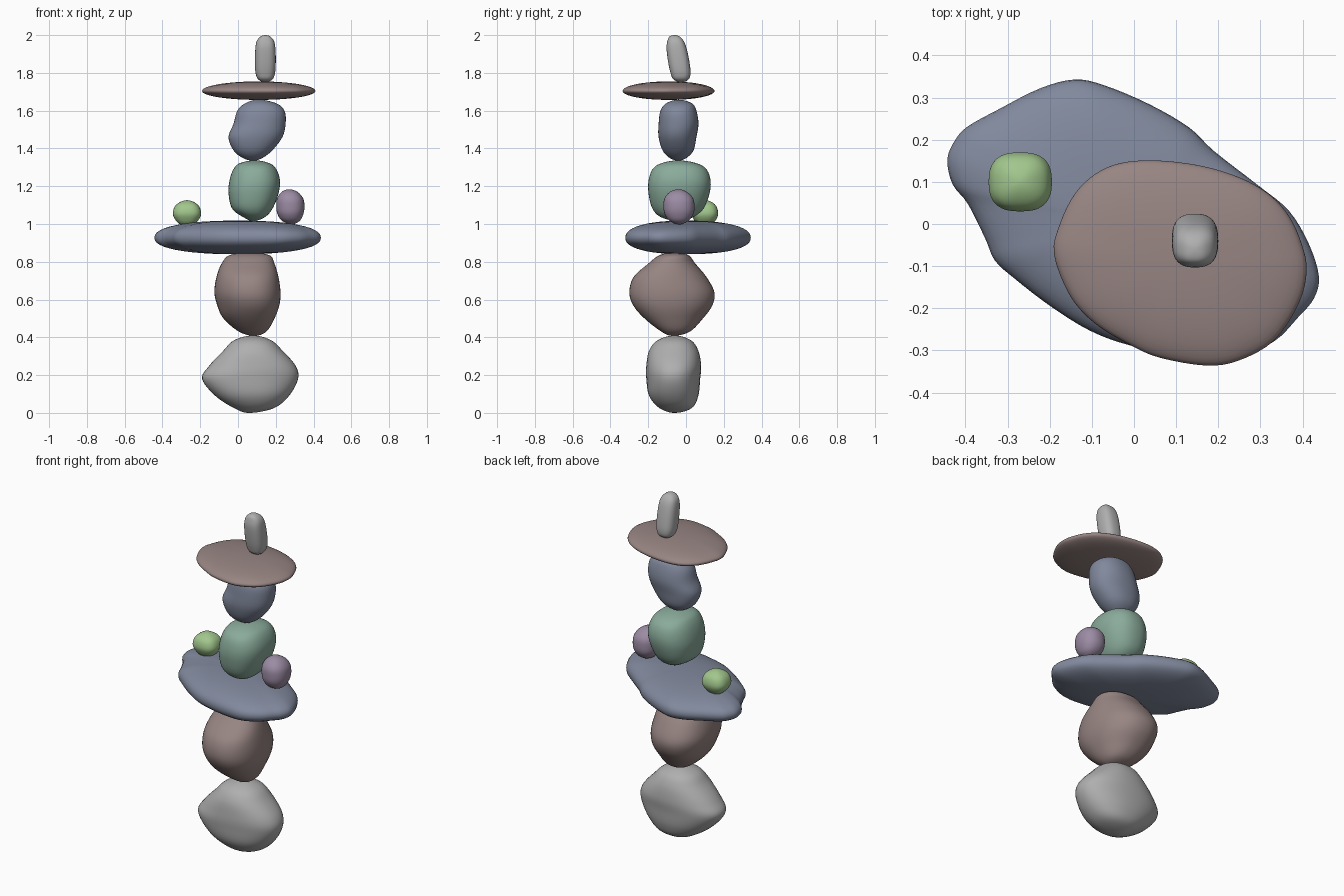
import bpy, math

def material(name, rgb):
    m = bpy.data.materials.new(name)
    m.diffuse_color = (*rgb, 1)
    return m

GREY = material("light grey stone", (0.43, 0.43, 0.43))
BROWN = material("warm brown stone", (0.31, 0.235, 0.225))
BLUE = material("slate blue stone", (0.22, 0.25, 0.335))
TEAL = material("sea green stone", (0.255, 0.41, 0.33))
PURPLE = material("mauve stone", (0.33, 0.26, 0.37))
LIME = material("leaf green stone", (0.36, 0.57, 0.265))

def spline(p0, p1, p2, p3, t):
    return [0.5 * (2*b + (c - a)*t + (2*a - 5*b + 4*c - d)*t*t + (3*b - a - 3*c + d)*t**3)
            for a, b, c, d in zip(p0, p1, p2, p3)]

def loft(name, mat, bottom, rings, top):
    """Closed smooth skin through rings of points, ending in a point at each end."""
    n = len(rings[0])
    verts = [bottom] + [p for r in rings for p in r] + [top]
    last = len(verts) - 1
    faces = []
    for j in range(n):
        k = (j + 1) % n
        faces.append((0, 1 + k, 1 + j))
        for i in range(len(rings) - 1):
            a, b = 1 + i*n, 1 + (i + 1)*n
            faces.append((a + j, a + k, b + k, b + j))
        faces.append((last - n + j, last - n + k, last))
    me = bpy.data.meshes.new(name)
    me.from_pydata(verts, [], faces)
    me.materials.append(mat)
    me.shade_smooth()
    ob = bpy.data.objects.new(name, me)
    bpy.context.collection.objects.link(ob)

def boulder(name, mat, rows, power=2.2, skew=0.0, sides=48, steps=6):
    """Rows are (z, left, right, front, back), from the bottom point to the top point."""
    def flip(r):
        return (r[0], r[2], r[1], r[4], r[3])
    rows = [flip(rows[1])] + rows + [flip(rows[-2])]
    rings = []
    for i in range(1, len(rows) - 2):
        for s in range(steps):
            if i == 1 and s == 0:
                continue
            z, l, r, f, b = spline(*rows[i - 1:i + 3], s / steps)
            ring = []
            for j in range(sides):
                a = 2 * math.pi * j / sides
                c, d = math.cos(a), math.sin(a + skew)
                u = math.copysign(abs(c) ** (2 / power), c)
                v = math.copysign(abs(d) ** (2 / power), d)
                ring.append(((l + r)/2 + u*(r - l)/2, (f + b)/2 + v*(b - f)/2, z))
            rings.append(ring)
    lo, hi = rows[1], rows[-2]
    loft(name, mat, (lo[1], lo[3], lo[0]), rings, (hi[1], hi[3], hi[0]))

def slab(name, mat, outline, centre, z_low, z_mid, z_high, power, steps=24):
    """Flat stone: a plan outline shrunk towards its centre along a rounded edge."""
    n = len(outline)
    plan = [spline(*[outline[(i + k) % n] for k in (-1, 0, 1, 2)], t / 4)
            for i in range(n) for t in range(4)]
    cx, cy = centre
    rings = []
    for i in range(1, steps):
        a = -math.pi/2 + math.pi * i / steps
        s = math.cos(a) ** (2 / power)
        h = math.copysign(abs(math.sin(a)) ** (2 / power), a)
        z = z_mid + h * ((z_high - z_mid) if h > 0 else (z_mid - z_low))
        rings.append([(cx + (x - cx)*s, cy + (y - cy)*s, z) for x, y in plan])
    loft(name, mat, (cx, cy, z_low), rings, (cx, cy, z_high))

# Main column, bottom to top
boulder("base_stone", GREY, [
    (0, .06, .06, -.06, -.06), (.025, -.02, .19, -.14, .03), (.09, -.12, .27, -.195, .065),
    (.18, -.19, .318, -.21, .075), (.25, -.152, .305, -.21, .08), (.33, -.077, .235, -.195, .065),
    (.385, -.02, .175, -.15, .025), (.41, .08, .08, -.06, -.06)])
boulder("second_stone", BROWN, [
    (.408, .085, .085, -.07, -.07), (.43, .005, .15, -.13, .02), (.5, -.077, .193, -.22, .09),
    (.57, -.11, .219, -.28, .14), (.64, -.125, .225, -.3, .15), (.72, -.114, .214, -.277, .108),
    (.79, -.087, .193, -.2, .05), (.835, -.045, .166, -.14, .013), (.85, .06, .06, -.06, -.06)],
    skew=-.1)
slab("wide_slab", BLUE, [
    (-.443, .154), (-.424, .2), (-.394, .232), (-.318, .274), (-.223, .322), (-.141, .343),
    (-.07, .329), (.037, .284), (.131, .229), (.19, .173), (.297, .09), (.368, .031),
    (.415, -.047), (.439, -.125), (.427, -.177), (.391, -.22), (.332, -.279), (.238, -.319),
    (.12, -.315), (-.01, -.288), (-.105, -.253), (-.2, -.194), (-.283, -.13), (-.33, -.087),
    (-.353, -.035), (-.394, .047), (-.431, .095)][::-1],
    (0, 0), .84, .927, 1.018, 2.3)
boulder("green_stone", TEAL, [
    (1.015, .08, .08, -.04, -.04), (1.035, .03, .14, -.13, .035), (1.08, -.03, .182, -.177, .092),
    (1.16, -.05, .214, -.198, .124), (1.23, -.045, .222, -.198, .13), (1.29, -.024, .203, -.177, .108),
    (1.322, .01, .166, -.13, .055), (1.337, .09, .09, -.04, -.04)], power=2.3)
boulder("blue_stone", BLUE, [
    (1.335, .08, .08, -.04, -.04), (1.35, .024, .13, -.087, .003), (1.39, -.024, .182, -.124, .04),
    (1.46, -.05, .235, -.145, .055), (1.53, -.024, .252, -.145, .066), (1.6, -.003, .246, -.135, .055),
    (1.64, .04, .2, -.103, .03), (1.658, .11, .11, -.04, -.04)])
slab("thin_slab", BROWN, [
    (-.19, -.071), (-.176, 0), (-.141, .071), (-.093, .118), (-.034, .144), (.048, .151),
    (.155, .139), (.249, .111), (.32, .071), (.368, .019), (.398, -.047), (.41, -.111),
    (.391, -.189), (.332, -.277), (.249, -.324), (.171, -.336), (.06, -.317), (-.011, -.286),
    (-.093, -.236), (-.152, -.17)][::-1],
    (.11, -.09), 1.657, 1.704, 1.755, 2.0)
boulder("top_stone", GREY, [
    (1.75, .145, .145, -.025, -.025), (1.765, .108, .182, -.066, .013), (1.8, .093, .196, -.082, .024),
    (1.86, .09, .2, -.095, .018), (1.93, .092, .198, -.103, .003), (1.97, .1, .19, -.098, -.013),
    (1.993, .12, .17, -.087, -.035), (2.0, .145, .145, -.06, -.06)], power=2.6)

# Small pebbles resting on the wide slab
boulder("mauve_pebble", PURPLE, [
    (.998, .285, .285, -.035, -.035), (1.015, .235, .325, -.085, .01), (1.05, .21, .345, -.112, .038),
    (1.09, .203, .352, -.119, .045), (1.135, .207, .345, -.114, .038), (1.17, .232, .315, -.085, .005),
    (1.184, .27, .27, -.04, -.04)])
boulder("leaf_green_pebble", LIME, [
    (.985, -.27, -.27, .1, .1), (1.0, -.31, -.23, .06, .14), (1.03, -.337, -.203, .038, .163),
    (1.06, -.345, -.195, .03, .17), (1.095, -.333, -.207, .04, .16), (1.117, -.305, -.235, .066, .135),
    (1.126, -.27, -.27, .1, .1)], power=2.6)
